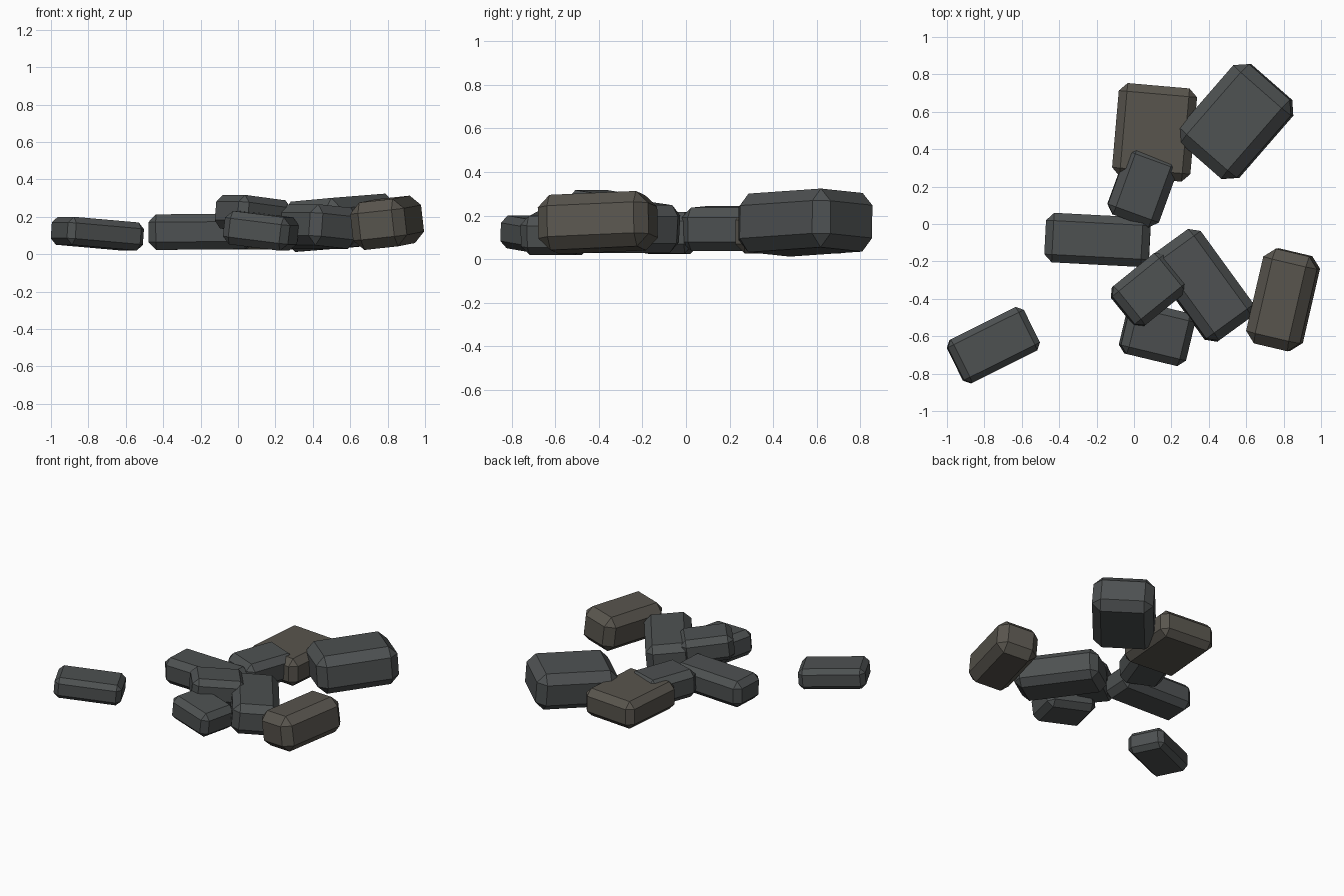
import bpy, bmesh
from math import radians
from mathutils import Euler, Vector

if "Cube" in bpy.data.objects:
    bpy.data.objects.remove(bpy.data.objects["Cube"])


def material(name, rgb):
    m = bpy.data.materials.new(name)
    m.diffuse_color = (*rgb, 1)
    m.use_nodes = True
    m.node_tree.nodes["Principled BSDF"].inputs["Base Color"].default_value = m.diffuse_color
    return m


slate = material("slate", (0.075, 0.082, 0.083))
earth = material("earth", (0.098, 0.090, 0.075))


def stone(name, loc, size, roll, pitch, yaw, mat):
    """Chamfered block, local x along its long side."""
    bm = bmesh.new()
    bmesh.ops.create_cube(bm, size=1)
    bmesh.ops.scale(bm, vec=Vector(size), verts=bm.verts)
    bmesh.ops.bevel(bm, geom=bm.edges[:], offset=0.22 * size[2], segments=1,
                    affect='EDGES', profile=0.5)
    me = bpy.data.meshes.new(name)
    bm.to_mesh(me)
    bm.free()
    me.materials.append(mat)
    ob = bpy.data.objects.new(name, me)
    ob.location = loc
    ob.rotation_euler = Euler([radians(a) for a in (roll, pitch, yaw)])
    bpy.context.collection.objects.link(ob)
    return ob


# Scattered rubble: name, centre, size, roll / pitch / yaw, material
stone("large_back_stone", (0.547, 0.548, 0.168), (0.56, 0.41, 0.27), -4, -3, 49, slate)
stone("back_brown_stone", (0.11, 0.49, 0.125), (0.50, 0.42, 0.20), 0, 0, 85, earth)
stone("centre_stone", (0.047, 0.20, 0.14), (0.39, 0.29, 0.20), 2, 0, 70, slate)
stone("left_stone", (-0.195, -0.085, 0.12), (0.56, 0.265, 0.19), 0, -0.5, -3, slate)
stone("top_stone", (0.079, -0.352, 0.213), (0.36, 0.27, 0.18), 0, 6, 39, slate)
stone("middle_right_stone", (0.367, -0.328, 0.148), (0.58, 0.315, 0.22), -5, 0, -54, slate)
stone("far_left_stone", (-0.752, -0.648, 0.110), (0.455, 0.26, 0.15), 0, 4.5, 26.5, slate)
stone("right_brown_stone", (0.797, -0.405, 0.168), (0.52, 0.297, 0.255), -6, -2.5, 77, earth)
stone("front_stone", (0.123, -0.585, 0.125), (0.36, 0.29, 0.18), 0, 7, -13.5, slate)
